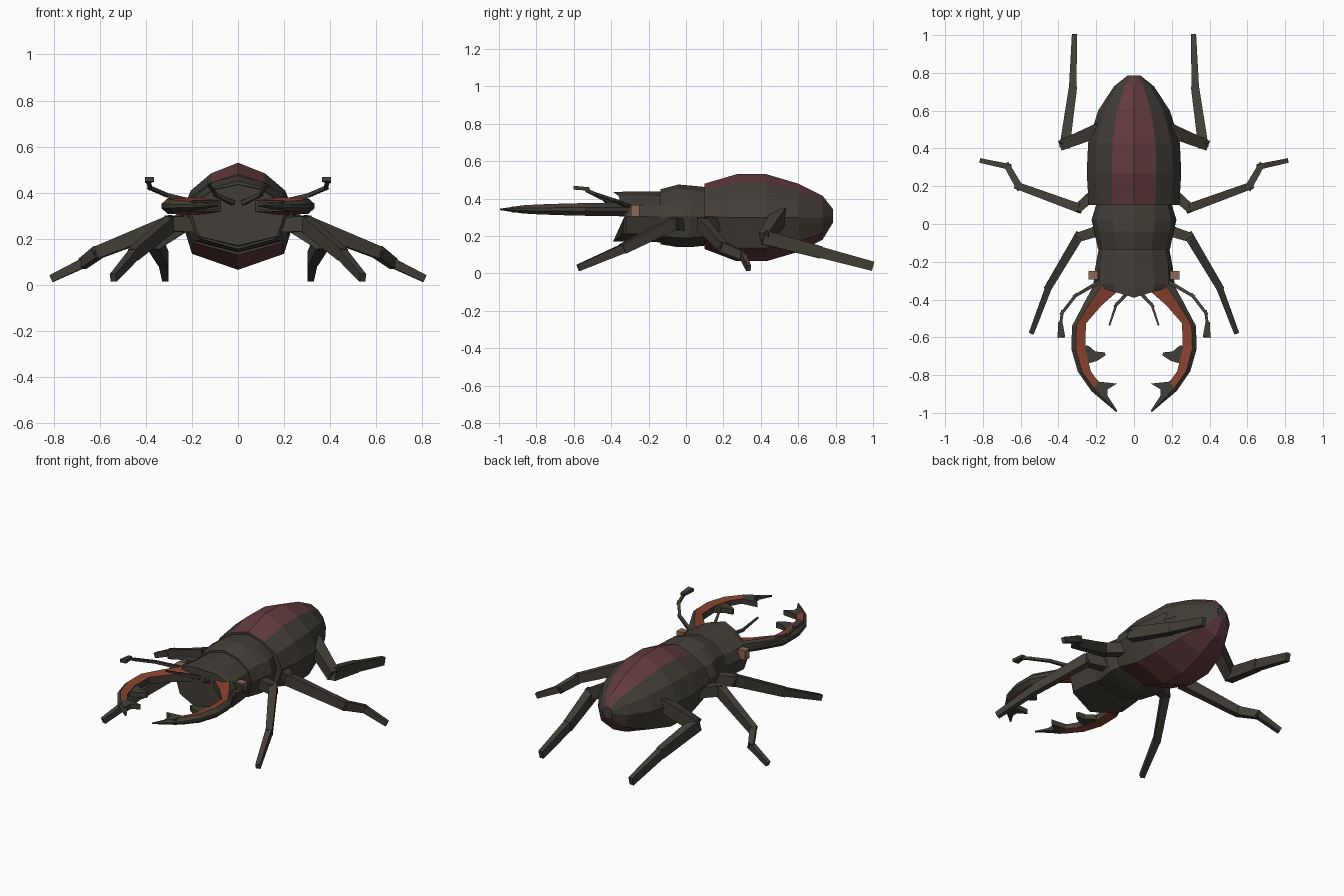
import bpy, bmesh
from mathutils import Vector

if "Cube" in bpy.data.objects:
    bpy.data.objects.remove(bpy.data.objects["Cube"])


def material(name, rgb):
    m = bpy.data.materials.new(name)
    m.diffuse_color = (*rgb, 1)
    m.use_nodes = True
    m.node_tree.nodes["Principled BSDF"].inputs["Base Color"].default_value = m.diffuse_color
    return m


SHELL = material("dark shell", (0.055, 0.048, 0.038))
RED = material("deep red", (0.125, 0.045, 0.047))
ORANGE = material("rust orange", (0.25, 0.055, 0.03))
TAN = material("tan", (0.25, 0.14, 0.085))


def finish(name, bm, mats, mirror=False):
    bmesh.ops.recalc_face_normals(bm, faces=bm.faces[:])
    me = bpy.data.meshes.new(name)
    bm.to_mesh(me)
    bm.free()
    for m in mats:
        me.materials.append(m)
    ob = bpy.data.objects.new(name, me)
    bpy.context.collection.objects.link(ob)
    if mirror:
        ob.modifiers.new("both sides", 'MIRROR')
    return ob


def loft(bm, rings, colour=lambda i, j: 0):
    """Skin closed rings of points and cap both ends."""
    vs = [[bm.verts.new(p) for p in r] for r in rings]
    n = len(rings[0])
    for i in range(len(vs) - 1):
        for j in range(n):
            k = (j + 1) % n
            f = bm.faces.new((vs[i][j], vs[i][k], vs[i + 1][k], vs[i + 1][j]))
            f.material_index = colour(i, j)
    bm.faces.new(vs[0])
    bm.faces.new(vs[-1])


def body(name, section, stations, mats, red_strips=(), bow=0.0):
    """Body shell: half section (x, z fractions) scaled at each (y, width, top, bottom)."""
    n = len(section)
    full = section + [(-x, z) for x, z in section[-2:0:-1]]
    rings = []
    for s, (y, w, zt, zb) in enumerate(stations):
        b = bow if s == 0 else 0
        rings.append([(x * w, y + b * abs(x), zb + (zt - zb) * z) for x, z in full])
    bm = bmesh.new()
    loft(bm, rings, lambda i, j: int((j if j < n - 1 else 2 * n - 3 - j) in red_strips))
    return finish(name, bm, mats)


# Abdomen with wing cases, red stripe and red belly
body("abdomen", [(0, 1), (.47, .9), (.82, .74), (1, .5), (.8, .15), (0, 0)],
     [(.10, .24, .48, .13), (.27, .25, .53, .065), (.43, .243, .53, .065),
      (.60, .19, .48, .115), (.73, .105, .415, .18), (.785, .035, .345, .27)],
     [SHELL, RED], red_strips=(0, 4))

# Thorax and head
FRONT = [(0, 1), (.5, .92), (.88, .73), (1, .5), (.85, .15), (0, 0)]
body("thorax", FRONT, [(-.135, .19, .45, .155), (-.04, .21, .475, .14),
                       (.02, .225, .47, .14), (.12, .195, .46, .15)], [SHELL])
body("head", FRONT, [(-.39, .2, .435, .17), (-.32, .215, .437, .17),
                     (-.23, .205, .437, .17), (-.12, .185, .437, .165)], [SHELL], bow=.06)

# Eyes
bm = bmesh.new()
bmesh.ops.create_cube(bm, size=1)
for v in bm.verts:
    v.co = (.215 + v.co.x * .05, -.272 + v.co.y * .045, .335 + v.co.z * .06)
finish("eyes", bm, [TAN], True)

# Mandibles: (outer x, y), (inner x, y), half height
jaw = [((.20, -.30), (.07, -.35), .037), ((.26, -.41), (.165, -.43), .036),
       ((.328, -.54), (.25, -.525), .034), ((.332, -.66), (.255, -.66), .031),
       ((.298, -.78), (.225, -.78), .027), ((.225, -.885), (.185, -.835), .022),
       ((.095, -.995), (.088, -.988), .004)]
Z = .342
rings = []
for o, n, h in jaw:
    def at(t, z):
        return (o[0] + (n[0] - o[0]) * t, o[1] + (n[1] - o[1]) * t, Z + z)
    rings.append([at(0, h * .3), at(.3, h), at(.95, h * .65),
                  at(.95, -h * .65), at(.3, -h), at(0, -h * .3)])
bm = bmesh.new()
loft(bm, rings, lambda i, j: int(i < 5 and j in (1, 3)))
finish("mandibles", bm, [SHELL, ORANGE], True)

# Mandible teeth
bm = bmesh.new()
for outline in ([(.27, -.64), (.24, -.645), (.205, -.675), (.155, -.68), (.15, -.695),
                 (.195, -.725), (.25, -.74), (.27, -.73)],
                [(.21, -.815), (.185, -.835), (.09, -.845), (.14, -.875),
                 (.14, -.93), (.2, -.90)]):
    loft(bm, [[(x, y, Z + z) for x, y in outline] for z in (-.016, .016)])
finish("mandible_teeth", bm, [SHELL], True)


def limb(name, pts, sizes):
    """Chain of tapered four-sided bars; sizes are (width, height) per point."""
    bm = bmesh.new()
    pts = [Vector(p) for p in pts]
    for i, (a, b) in enumerate(zip(pts, pts[1:])):
        d = (b - a).normalized()
        side = d.cross(Vector((0, 0, 1))).normalized()
        up = side.cross(d)
        last = i == len(pts) - 2
        rings = []
        for p, (w, h) in ((a - d * .012, sizes[i]), (b + d * (0 if last else .012), sizes[i + 1])):
            if p is not pts[i] and last is False:
                w, h = w * 1.08, h * 1.08
            rings.append([p + side * w * sx / 2 + up * h * sz / 2
                          for sx, sz in ((-1, -1), (1, -1), (1, 1), (-1, 1))])
        loft(bm, rings)
    return finish(name, bm, [SHELL], True)


# Legs
limb("front_legs", [(.17, -.03, .26), (.295, -.07, .265), (.45, -.33, .135), (.542, -.575, .03)],
     [(.055, .06), (.045, .06), (.036, .05), (.027, .035)])
limb("middle_legs", [(.2, .17, .26), (.295, .085, .265), (.61, .2, .14), (.67, .305, .095),
                     (.81, .335, .027)],
     [(.05, .06), (.045, .065), (.035, .05), (.03, .042), (.024, .032)])
limb("hind_legs", [(.18, .50, .31), (.365, .425, .19), (.325, .71, .115), (.315, 1.0, .038)],
     [(.07, .07), (.05, .07), (.04, .06), (.028, .05)])

# Antennae with clubs, and mouth feelers
limb("antennae", [(.19, -.31, .36), (.31, -.38, .39), (.38, -.47, .42), (.39, -.54, .45)],
     [(.018, .018), (.015, .015), (.015, .015), (.015, .015)])
limb("antenna_clubs", [(.39, -.53, .452), (.384, -.60, .458)], [(.024, .018), (.04, .02)])
limb("mouth_feelers", [(.03, -.36, .36), (.095, -.43, .39), (.13, -.535, .44)],
     [(.018, .018), (.014, .014), (.009, .009)])
